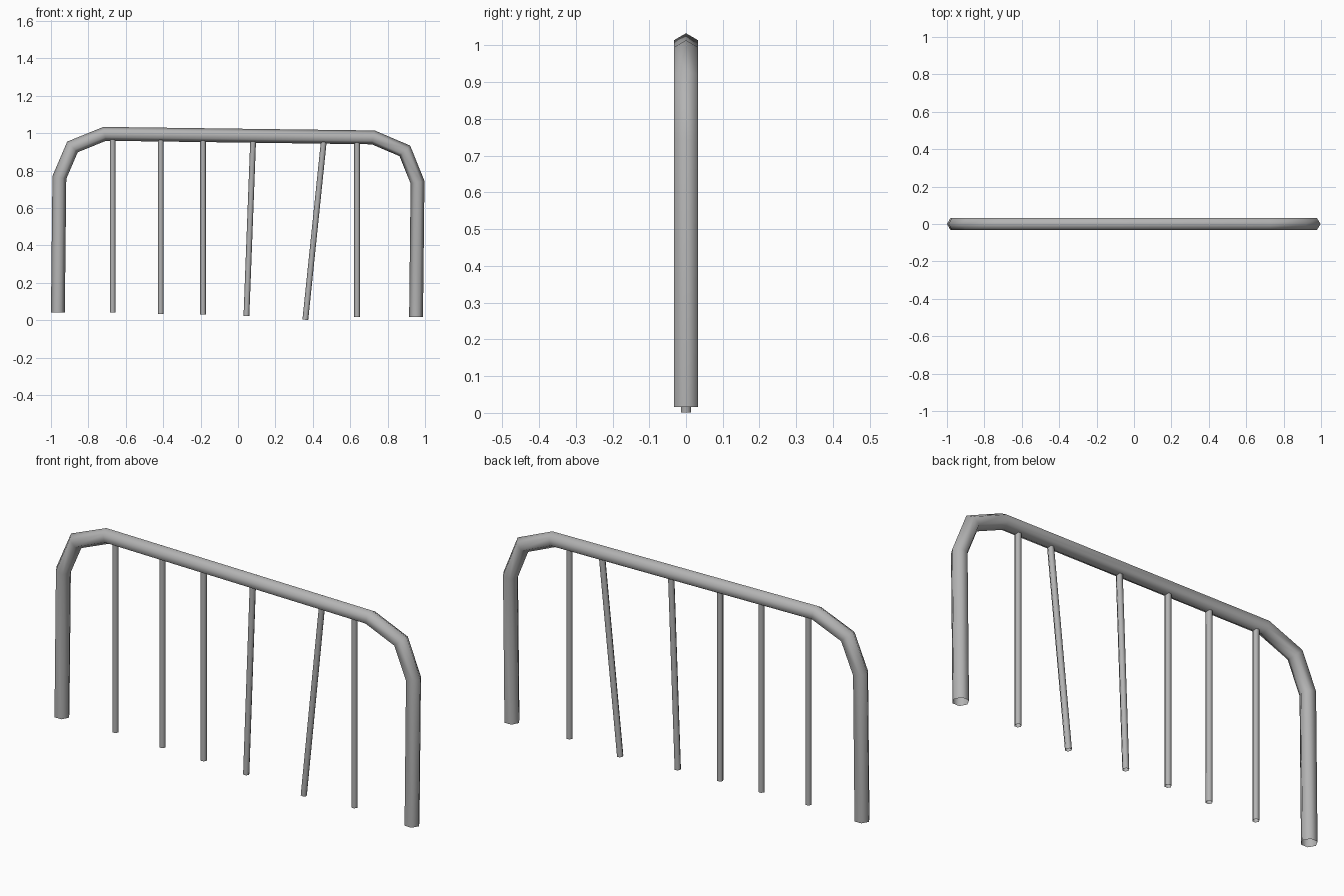
import bpy
import bmesh
from math import cos, sin, tau
from mathutils import Vector

cube = bpy.data.objects.get("Cube")
if cube:
    bpy.data.objects.remove(cube, do_unlink=True)

metal = bpy.data.materials.new("grey_metal")
metal.use_nodes = True
GREY = (0.45, 0.45, 0.45, 1)
metal.diffuse_color = GREY
metal.node_tree.nodes["Principled BSDF"].inputs["Base Color"].default_value = GREY

SIDES = 6


def tube(name, path, radius, turn=0.0):
    """Sweep an open-ended hexagonal tube along an x-z path with mitred bends."""
    points = [Vector((x, 0, z)) for x, z in path]
    bm = bmesh.new()
    rings = []
    for i, p in enumerate(points):
        before = (p - points[i - 1]).normalized() if i else None
        after = (points[i + 1] - p).normalized() if i < len(points) - 1 else None
        before, after = before or after, after or before
        along = (before + after).normalized()
        across = Vector((-along.z, 0, along.x)) / along.dot(before)
        ring = []
        for k in range(SIDES):
            a = tau * (k + turn) / SIDES
            offset = across * cos(a) + Vector((0, 1, 0)) * sin(a)
            ring.append(bm.verts.new(p + offset * radius))
        rings.append(ring)
    for low, high in zip(rings, rings[1:]):
        for k in range(SIDES):
            n = (k + 1) % SIDES
            bm.faces.new((low[k], low[n], high[n], high[k]))
    bmesh.ops.recalc_face_normals(bm, faces=bm.faces)
    for face in bm.faces:
        face.smooth = True
    mesh = bpy.data.meshes.new(name)
    bm.to_mesh(mesh)
    bm.free()
    mesh.materials.append(metal)
    obj = bpy.data.objects.new(name, mesh)
    bpy.context.collection.objects.link(obj)
    return obj


# Bent outer rail with both legs
tube("outer_rail", [(-0.963, 0.04), (-0.955, 0.763), (-0.885, 0.926), (-0.713, 0.996),
                    (0.723, 0.977), (0.892, 0.905), (0.96, 0.737), (0.952, 0.016)], 0.037)

# Thin upright bars, two of them bent out of line: bottom x, top x, bottom z
bars = [(-0.67, -0.67, 0.04), (-0.413, -0.413, 0.034), (-0.187, -0.187, 0.029),
        (0.045, 0.081, 0.022), (0.36, 0.459, 0.002), (0.637, 0.637, 0.017)]
for number, (bottom_x, top_x, bottom_z) in enumerate(bars, 1):
    tube(f"upright_bar_{number}", [(bottom_x, bottom_z), (top_x, 0.965 - 0.013 * top_x)], 0.0155)
